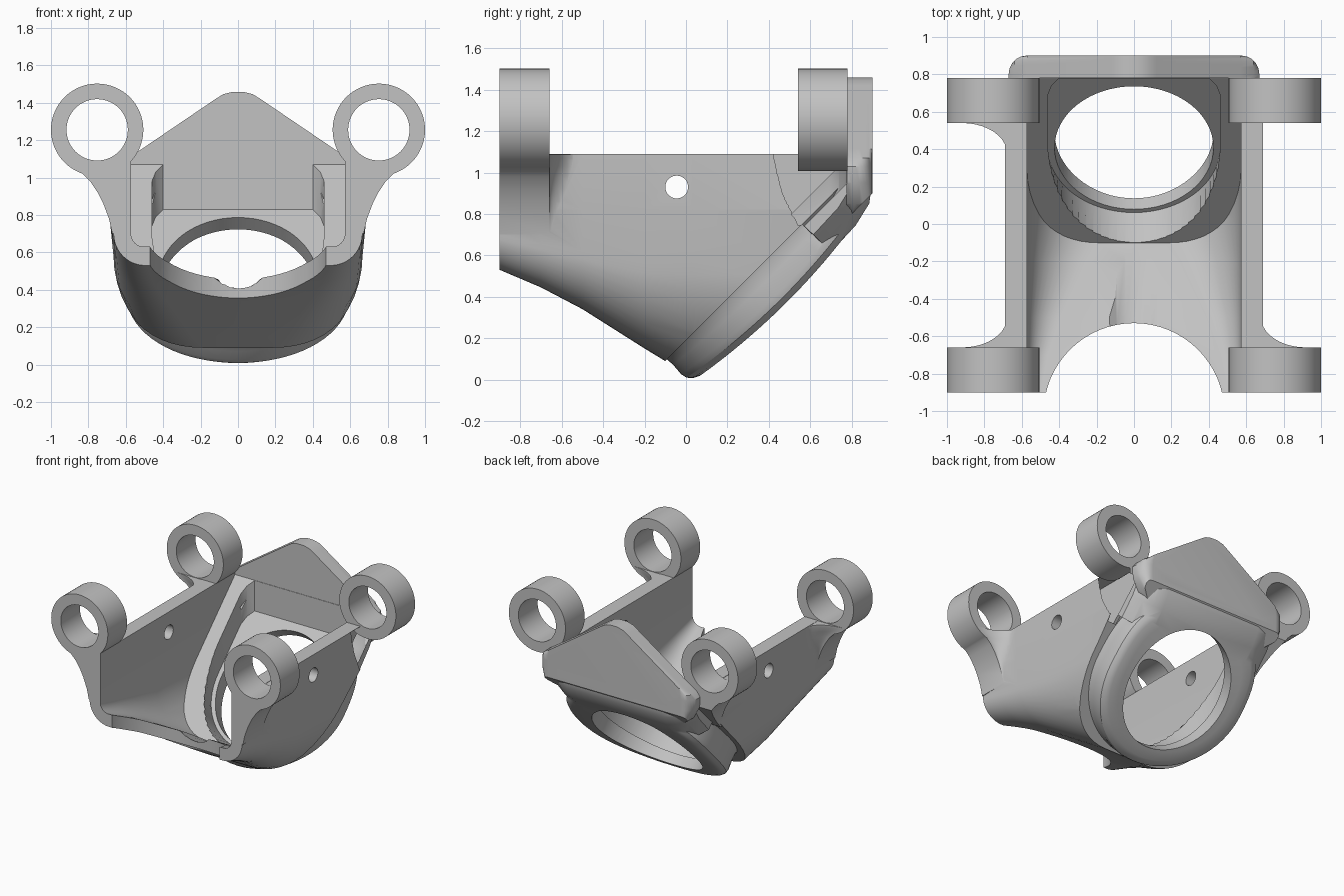
import bpy, bmesh
from math import sin, cos, pi
from mathutils import Vector

cube = bpy.data.objects.get("Cube")
if cube:
    bpy.data.objects.remove(cube)

grey = bpy.data.materials.new("metal_grey")
grey.use_nodes = True
grey.diffuse_color = (0.54, 0.54, 0.54, 1)
grey.node_tree.nodes["Principled BSDF"].inputs["Base Color"].default_value = grey.diffuse_color

X, Y, Z = Vector((1, 0, 0)), Vector((0, 1, 0)), Vector((0, 0, 1))
TILT = (Y - Z).normalized()      # outward axis of the slanted opening
SLOPE = (Y + Z).normalized()
CENTRE = Vector((0, 0.45, 0.415))


def loft(name, rings, clip=None):
    """Closed skin through equal-length rings; clip keeps z > y + clip."""
    bm = bmesh.new()
    loops = [[bm.verts.new(p) for p in ring] for ring in rings]
    n = len(loops[0])
    for a, b in zip(loops, loops[1:]):
        for i in range(n):
            j = (i + 1) % n
            bm.faces.new((a[i], a[j], b[j], b[i]))
    bm.faces.new(loops[0])
    bm.faces.new(loops[-1])
    bmesh.ops.remove_doubles(bm, verts=bm.verts, dist=1e-5)
    if clip is not None:
        bmesh.ops.bisect_plane(bm, geom=bm.verts[:] + bm.edges[:] + bm.faces[:],
                               plane_co=(0, 0, clip), plane_no=TILT, clear_outer=True)
        bmesh.ops.holes_fill(bm, edges=[e for e in bm.edges if e.is_boundary])
    bmesh.ops.recalc_face_normals(bm, faces=bm.faces)
    mesh = bpy.data.meshes.new(name)
    bm.to_mesh(mesh)
    bm.free()
    mesh.materials.append(grey)
    obj = bpy.data.objects.new(name, mesh)
    bpy.context.collection.objects.link(obj)
    return obj


def combine(target, tool, operation):
    mod = target.modifiers.new("cut", 'BOOLEAN')
    mod.operation, mod.object, mod.solver = operation, tool, 'EXACT'
    bpy.context.view_layer.objects.active = target
    bpy.ops.object.modifier_apply(modifier=mod.name)
    bpy.data.objects.remove(tool)


def tube(name, start, end, u, v, ru, rv, n=64):
    angles = [2 * pi * i / n for i in range(n)]
    return loft(name, [[Vector(c) + ru * cos(a) * u + rv * sin(a) * v for a in angles]
                       for c in (start, end)])


def channel(y, top, shoulder, width, bottom, r):
    """U-shaped section with rounded lower corners."""
    half = [(shoulder, top), (shoulder, 0.82)]
    for i in range(13):
        a = pi / 2 * i / 12
        half.append((width - r + r * cos(a), bottom + r - r * sin(a)))
    full = half + [(-x, z) for x, z in reversed(half)]
    return [Vector((x, y, z)) for x, z in full]


# Outer shell: y, bottom height, corner radius
stations = [(-0.9, 0.53, 0.17), (-0.7, 0.445, 0.21), (-0.5, 0.34, 0.28),
            (-0.2, 0.15, 0.42), (0.03, 0.01, 0.57), (0.78, 0.01, 0.57)]
body = loft("bracket_body", [channel(y, 1.09, 0.69, 0.665, b, r) for y, b, r in stations], 0.19)


def collar_ring(r, depth, saddle, n=72):
    """Round below, squarer above, with the face bulging between its two ends."""
    ring = []
    for i in range(n):
        c, s = cos(2 * pi * i / n), sin(2 * pi * i / n)
        k = r if s < 0 else r / (abs(c) ** 2.8 + s ** 2.8) ** (1 / 2.8)
        bulge = saddle * 0.055 * (1 - (k * s / 0.61) ** 2)
        ring.append(CENTRE + X * k * c + SLOPE * k * s + TILT * (bulge - depth))
    return ring


# Collar with rounded rim and a shallow groove flaring into the shell
profile = [(0.2, 0, 0), (0.38, 0, 1), (0.48, 0, 1), (0.55, 0, 1), (0.58, 0.01, 1),
           (0.603, 0.03, 1), (0.61, 0.06, 1), (0.605, 0.12, 0.6), (0.608, 0.16, 0.3),
           (0.625, 0.21, 0), (0.65, 0.29, 0)]
combine(body, loft("collar", [collar_ring(*p) for p in profile]), 'UNION')

# Chin that carries the collar face up into the back plate
chin = [(0.9, 0.95), (0.885, 0.85), (0.82, 0.745), (0.7, 0.615), (0.62, 0.69), (0.77, 0.98)]
rings = [[Vector((x, y, z)) - TILT * d for y, z in chin]
         for x, d in [(-0.63, 0.12), (-0.57, 0.06), (-0.5, 0.02), (-0.42, 0),
                      (0.42, 0), (0.5, 0.02), (0.57, 0.06), (0.63, 0.12)]]
combine(body, loft("chin", rings), 'UNION')

# Pointed back plate with rounded outer corners, running down to the collar
half = [(0.03, 1.458), (0.08, 1.445), (0.12, 1.42), (0.57, 1.115), (0.64, 1.07),
        (0.67, 1.03), (0.665, 0.95), (0.61, 0.85), (0.53, 0.79)]
outline = half + [(-x, z) for x, z in reversed(half)]
steps = [(0.775, 0.67)]
for i in range(9):
    a = pi / 2 * i / 8
    steps.append((0.8 + 0.1 * sin(a), 0.575 + 0.095 * cos(a)))
rings = [[Vector((max(-w, min(w, x)), y, z)) for x, z in outline] for y, w in steps]
combine(body, loft("back_plate", rings, 0), 'UNION')

# Channel interior
inner = [(-1.0, 0.575, 0.06)] + stations
rings = [channel(y, 1.6, 0.572, 0.572, b + 0.1, max(r - 0.1, 0.06)) for y, b, r in inner]
combine(body, loft("channel_cutter", rings, 0.29), 'DIFFERENCE')

# Recess behind the opening: round at the floor, straight up to the back wall
outline = [(0.46 * cos(pi * i / 32), -0.49 * sin(pi * i / 32)) for i in range(33)]
outline += [(-0.46, 0.4), (-0.44, 0.47), (-0.4, 0.525), (0.4, 0.525), (0.44, 0.47), (0.46, 0.4)]
low = [CENTRE - TILT * 0.06 + X * x + SLOPE * v for x, v in outline]
high = [p + Z - Y * 2 * (min(v, 0) / 0.49) ** 2 for p, (x, v) in zip(low, outline)]
combine(body, loft("recess_cutter", [low, high]), 'DIFFERENCE')

# Round opening, front floor notch and side pin holes
opening = tube("opening_cutter", CENTRE + TILT * 0.2, CENTRE - TILT * 0.1, X, SLOPE, 0.425, 0.465)
combine(body, opening, 'DIFFERENCE')
notch = tube("notch_cutter", (0, -1.014, 0), (0, -1.014, 1), X, Y, 0.484, 0.484)
combine(body, notch, 'DIFFERENCE')
pin = tube("pin_cutter", (-1, -0.045, 0.93), (1, -0.045, 0.93), Y, Z, 0.055, 0.055)
combine(body, pin, 'DIFFERENCE')

# Four ring lugs, each on a web that flares out of the side wall
web = [(0.6, 0.7), (0.6, 1.088), (0.92, 1.088), (0.91, 1.07), (0.84, 1.03), (0.79, 0.98),
       (0.75, 0.92), (0.72, 0.86), (0.69, 0.78), (0.672, 0.7)]
levels = [(-0.9, 1), (-0.66, 1)]
for i in range(1, 11):
    a = pi / 2 * i / 10
    levels.append((-0.66 + 0.16 * (1 - cos(a)), 1 - sin(a)))

for side in (1, -1):
    for back in (False, True):
        def place(x, y, z):
            return Vector((side * x, -0.12 - y if back else y, z))
        rings = [[place(0.68 + (x - 0.68) * k if x > 0.68 else x, y, z) for x, z in web]
                 for y, k in levels]
        combine(body, loft("lug_web", rings, 0.17), 'UNION')
        lug = tube("lug", place(0.753, -0.9, 1.255), place(0.753, -0.66, 1.255),
                   X, Z, 0.247, 0.247)
        combine(body, lug, 'UNION')
        bore = tube("bore", place(0.753, -0.95, 1.255), place(0.753, -0.6, 1.255),
                    X, Z, 0.164, 0.164)
        combine(body, bore, 'DIFFERENCE')

# Smooth curved surfaces, crisp edges
bpy.ops.object.select_all(action='DESELECT')
body.select_set(True)
bpy.context.view_layer.objects.active = body
bpy.ops.object.shade_smooth_by_angle(angle=pi / 6)
